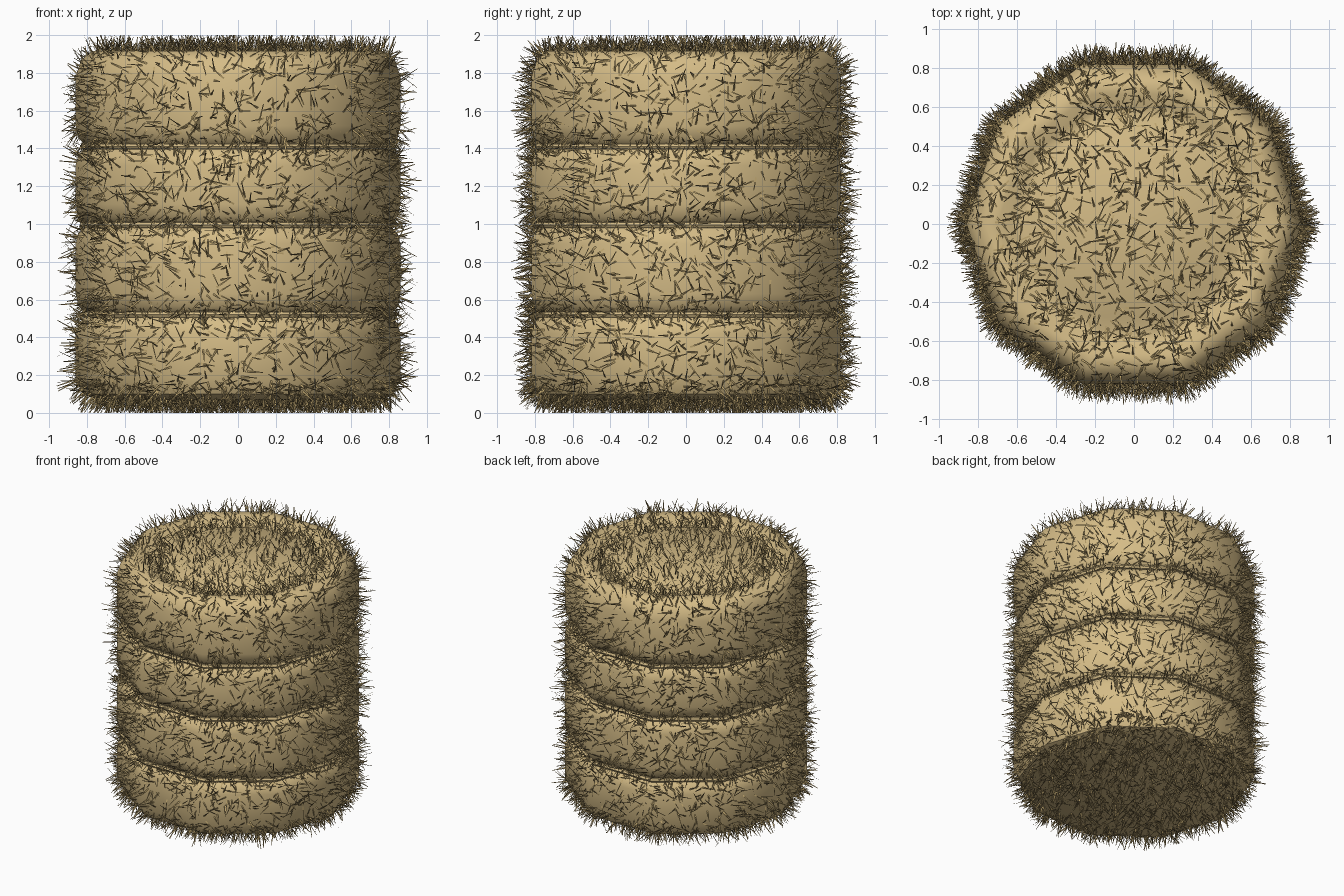
import bpy, bmesh, math, random
from mathutils import Vector

if "Cube" in bpy.data.objects:
    bpy.data.objects.remove(bpy.data.objects["Cube"])

random.seed(4)
SIDES = 10

def material(name, col):
    m = bpy.data.materials.new(name)
    m.diffuse_color = col
    m.use_nodes = True
    m.node_tree.nodes["Principled BSDF"].inputs["Base Color"].default_value = m.diffuse_color
    return m

hay = material("hay", (0.66, 0.50, 0.24, 1))
straw_mat = material("straw", (0.52, 0.38, 0.16, 1))

def make_object(name, bm, mat, angle=None):
    me = bpy.data.meshes.new(name)
    bm.to_mesh(me)
    bm.free()
    ob = bpy.data.objects.new(name, me)
    bpy.context.collection.objects.link(ob)
    me.materials.append(mat)
    if angle:
        bpy.ops.object.select_all(action='DESELECT')
        ob.select_set(True)
        bpy.context.view_layer.objects.active = ob
        bpy.ops.object.shade_smooth_by_angle(angle=math.radians(angle))
    return ob

def ring_point(r, z, i):
    a = 2 * math.pi * i / SIDES
    return Vector((r * math.cos(a), r * math.sin(a), z))

# Bale profile: bottom, bulging drums between twine grooves, recessed ring on top
R = 0.86
grooves = [0.52, 0.995, 1.41]
profile = [(0, 0.07), (0.74, 0.07), (0.82, 0.1), (R, 0.18)]
for g in grooves:
    profile += [(R, g - 0.1), (0.845, g - 0.045), (0.815, g - 0.015),
                (0.815, g + 0.015), (0.845, g + 0.045), (R, g + 0.11)]
profile += [(R, 1.78), (0.83, 1.87), (0.77, 1.915), (0.70, 1.915),
            (0.63, 1.875), (0.57, 1.875), (0.50, 1.91), (0, 1.92)]

bm = bmesh.new()
rings = []
for r, z in profile:
    if r == 0:
        rings.append([bm.verts.new((0, 0, z))] * SIDES)
    else:
        rings.append([bm.verts.new(ring_point(r, z, i)) for i in range(SIDES)])
for lo, hi in zip(rings, rings[1:]):
    for i in range(SIDES):
        j = (i + 1) % SIDES
        bm.faces.new(list(dict.fromkeys((lo[i], lo[j], hi[j], hi[i]))))
bm.normal_update()

# Loose straw: tapered blades over every face, extra dense on the small faces
straw = bmesh.new()
for f in bm.faces:
    vs = [v.co.copy() for v in f.verts]
    n = f.normal.copy()
    c = f.calc_center_median()
    area = f.calc_area()
    low = c.z < 0.19
    count = int(area * (700 if low else 420) + (38 if low else 13))
    for _ in range(count):
        u, v = random.random(), random.random()
        if len(vs) == 4:
            p = vs[0].lerp(vs[1], u).lerp(vs[3].lerp(vs[2], u), v)
        else:
            u = math.sqrt(u)
            p = vs[0] * (1 - u) + vs[1] * (u * (1 - v)) + vs[2] * (u * v)
        t = Vector([random.gauss(0, 1) for _ in range(3)])
        t = (t - n * t.dot(n)).normalized()
        tilt = random.uniform(0.3, 1.3)
        d = n * math.cos(tilt) + t * math.sin(tilt)
        tip = p + d * random.uniform(0.06, 0.125)
        tip.z = min(2.0, max(0.0, tip.z))
        side = d.cross(n).normalized() * 0.005
        base = p - d * 0.01
        straw.faces.new([straw.verts.new(q) for q in
                         (base - side, base + side, tip + side * 0.4, tip - side * 0.4)])

make_object("hay_bale", bm, hay, 40)
make_object("loose_straw", straw, straw_mat)

# Twine bands seated in the grooves
for k, g in enumerate(grooves):
    tw = bmesh.new()
    loops = [[tw.verts.new(ring_point(0.822 + 0.016 * math.cos(a), g + 0.016 * math.sin(a), i))
              for a in [2 * math.pi * s / 6 for s in range(6)]] for i in range(SIDES)]
    for i in range(SIDES):
        A, B = loops[i], loops[(i + 1) % SIDES]
        for s in range(6):
            q = (s + 1) % 6
            tw.faces.new((A[s], B[s], B[q], A[q]))
    make_object(f"twine_{k + 1}", tw, hay, 50)
